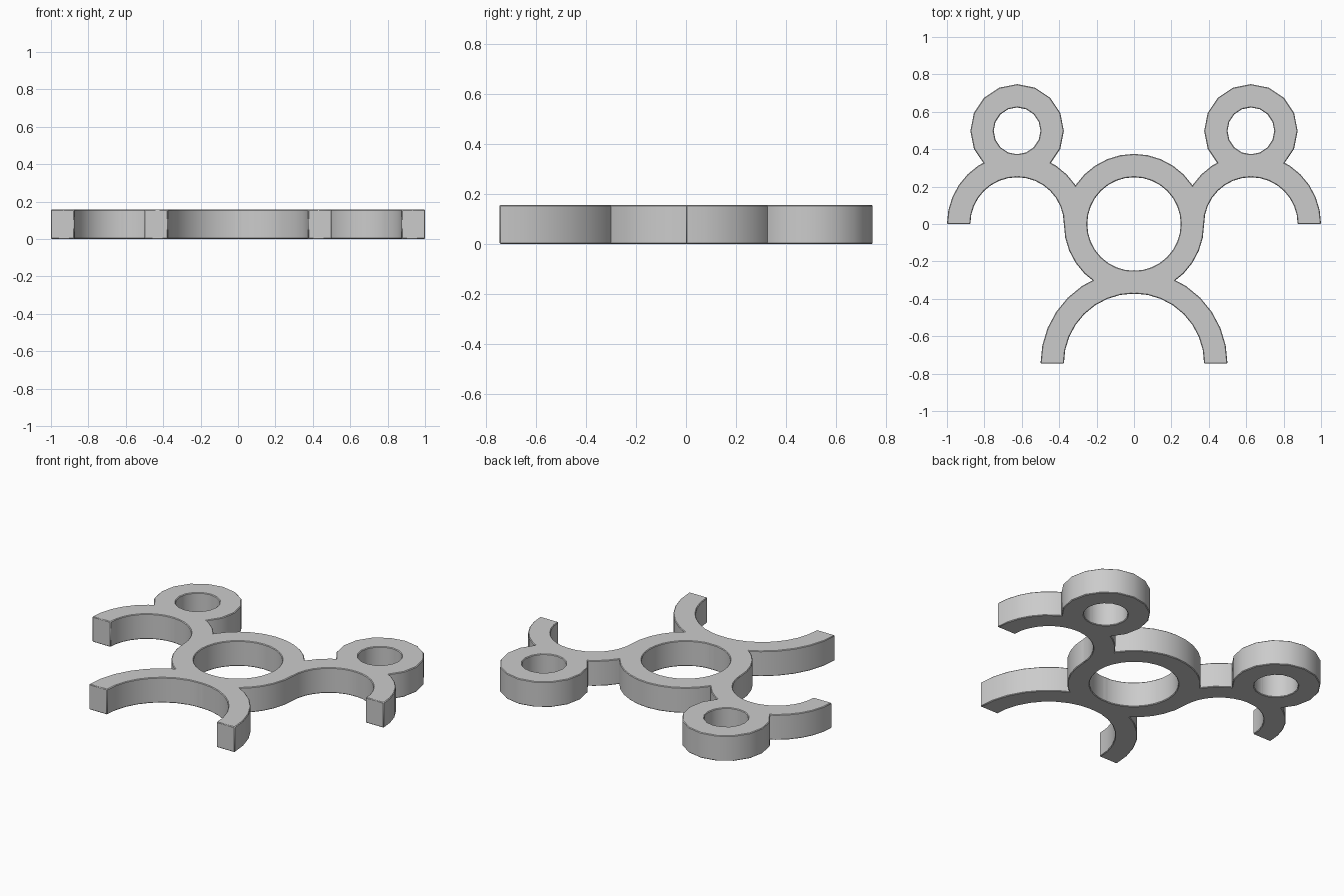
import bpy, bmesh, math

if "Cube" in bpy.data.objects:
    bpy.data.objects.remove(bpy.data.objects["Cube"])

HEIGHT = 0.157


def band(name, centre, r_out, r_in, segments, sweep=2 * math.pi, mirrored=False):
    """Flat ring, or open arch when sweep is less than a full turn."""
    full = sweep > 6.28
    count = segments if full else segments + 1
    bm = bmesh.new()
    rows = []
    for i in range(count):
        a = sweep * i / segments
        c, s = math.cos(a), math.sin(a)
        rows.append([bm.verts.new((centre[0] + r * c, centre[1] + r * s, z))
                     for r, z in ((r_out, 0), (r_out, HEIGHT), (r_in, HEIGHT), (r_in, 0))])
    for i in range(segments):
        a, b = rows[i], rows[(i + 1) % count]
        for k in range(4):
            m = (k + 1) % 4
            bm.faces.new((a[k], b[k], b[m], a[m]))
    if not full:
        bm.faces.new(rows[0])
        bm.faces.new(rows[-1][::-1])
    bmesh.ops.recalc_face_normals(bm, faces=bm.faces)
    mesh = bpy.data.meshes.new(name)
    bm.to_mesh(mesh)
    bm.free()
    ob = bpy.data.objects.new(name, mesh)
    bpy.context.collection.objects.link(ob)

    # Smooth walls with crisp rims
    bpy.ops.object.select_all(action='DESELECT')
    ob.select_set(True)
    bpy.context.view_layer.objects.active = ob
    bpy.ops.object.shade_smooth_by_angle(angle=math.radians(35))

    # Slightly softened rims
    bevel = ob.modifiers.new("soft_rims", 'BEVEL')
    bevel.width = 0.004
    bevel.segments = 1
    bevel.limit_method = 'ANGLE'
    bevel.angle_limit = math.radians(50)
    if mirrored:
        mirror = ob.modifiers.new("other_side", 'MIRROR')
        mirror.use_mirror_merge = False
    return ob


# Central ring
band("centre_ring", (0, 0), 0.375, 0.25, 32)
# Wide arch under the centre
band("lower_arch", (0, -0.747), 0.5, 0.375, 16, math.pi)
# Side arches joined to the centre ring
band("side_arches", (0.625, 0), 0.375, 0.25, 16, math.pi, True)
# Small rings on top of the side arches
band("upper_rings", (0.625, 0.498), 0.25, 0.125, 16, mirrored=True)
